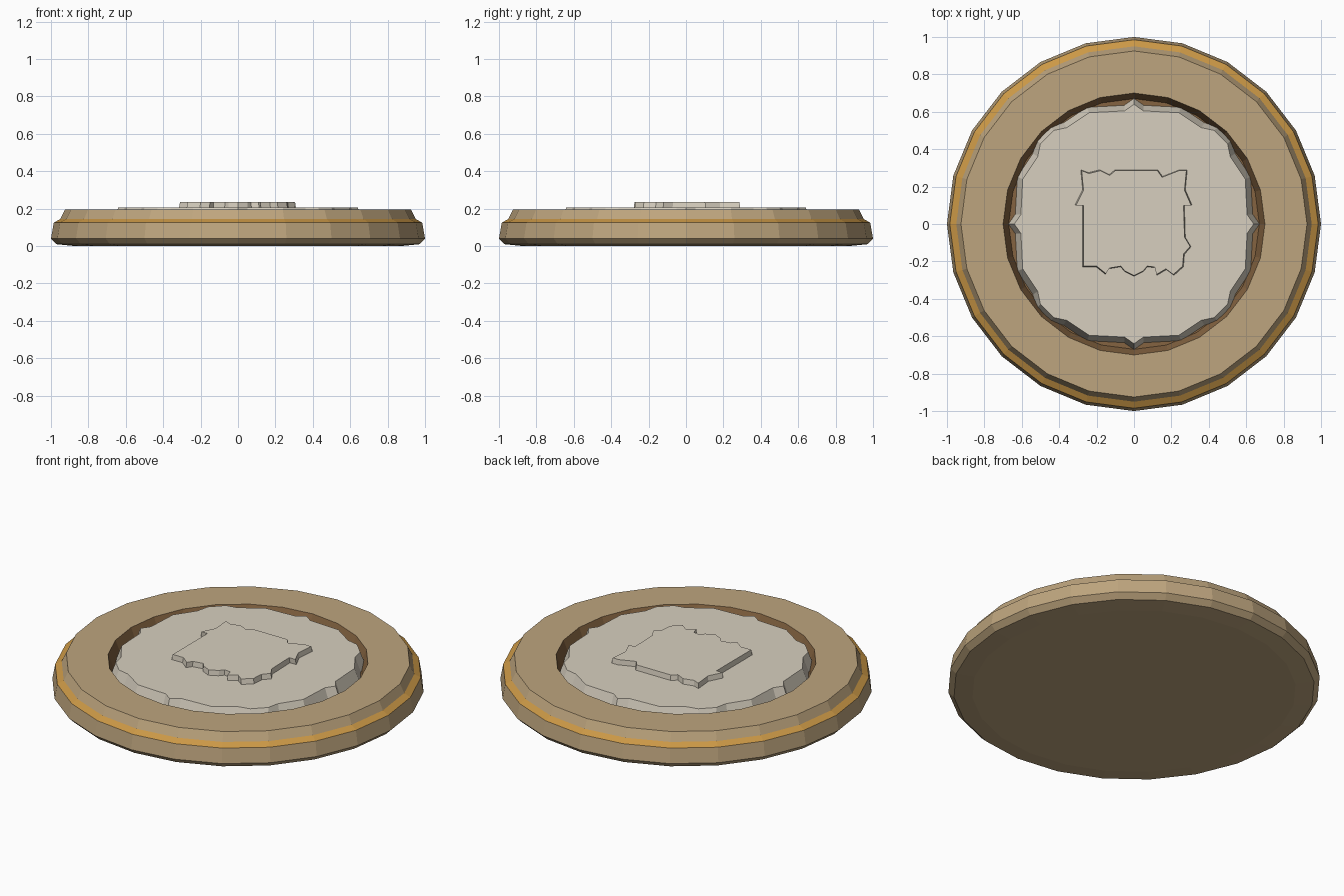
import bpy, bmesh, math

if "Cube" in bpy.data.objects:
    bpy.data.objects.remove(bpy.data.objects["Cube"])


def material(name, srgb):
    m = bpy.data.materials.new(name)
    lin = [((c / 255 + 0.055) / 1.055) ** 2.4 for c in srgb]
    m.diffuse_color = (*lin, 1)
    m.use_nodes = True
    m.node_tree.nodes["Principled BSDF"].inputs["Base Color"].default_value = m.diffuse_color
    return m


tan = material("tan", (190, 165, 126))
gold = material("gold", (203, 152, 70))
brown = material("brown", (133, 100, 65))
stone = material("pale_stone", (215, 207, 191))


def finish(bm, name, mats):
    bmesh.ops.recalc_face_normals(bm, faces=bm.faces)
    me = bpy.data.meshes.new(name)
    bm.to_mesh(me)
    bm.free()
    for m in mats:
        me.materials.append(m)
    ob = bpy.data.objects.new(name, me)
    bpy.context.collection.objects.link(ob)
    return ob


def lathe(name, profile, mat_ids, mats, n=24):
    """Revolve (radius, z) points; mat_ids colours each band; ends are capped."""
    bm = bmesh.new()
    rings = [[bm.verts.new((r * math.cos(2 * math.pi * i / n),
                            r * math.sin(2 * math.pi * i / n), z)) for i in range(n)]
             for r, z in profile]
    for a, b, mi in zip(rings, rings[1:], mat_ids):
        for i in range(n):
            j = (i + 1) % n
            bm.faces.new((a[i], a[j], b[j], b[i])).material_index = mi
    bm.faces.new(rings[0][::-1]).material_index = 0
    bm.faces.new(rings[-1]).material_index = mat_ids[-1]
    return finish(bm, name, mats)


def slab(name, outline, z0, z1, flare, mat):
    """Raised plate with an irregular outline, slightly wider at its base."""
    bm = bmesh.new()
    low = [bm.verts.new((x * flare, y * flare, z0)) for x, y in outline]
    top = [bm.verts.new((x, y, z1)) for x, y in outline]
    n = len(outline)
    for i in range(n):
        j = (i + 1) % n
        bm.faces.new((low[i], low[j], top[j], top[i]))
    bm.faces.new(top)
    bm.faces.new(low[::-1])
    return finish(bm, name, [mat])


# Round base: bevelled foot, gold band, flat rim, sunken brown well
lathe("round_base",
      [(0.87, 0), (0.97, 0.01), (1.0, 0.04), (0.985, 0.125), (0.95, 0.145),
       (0.925, 0.195), (0.70, 0.195), (0.67, 0.12)],
      [0, 0, 0, 1, 0, 0, 2], [tan, gold, brown])

# Stone slab: one quarter of the chipped outline, turned four times
quarter = [(0.64, 0), (0.605, 0.05), (0.60, 0.14), (0.595, 0.24), (0.515, 0.36),
           (0.50, 0.43), (0.43, 0.50), (0.36, 0.515), (0.24, 0.595),
           (0.14, 0.60), (0.05, 0.605)]
outline = []
for k in range(4):
    c, s = (1, 0, -1, 0)[k], (0, 1, 0, -1)[k]
    outline += [(x * c - y * s, x * s + y * c) for x, y in quarter]
slab("stone_slab", outline, 0.118, 0.206, 1.05, stone)

# Small raised square plate with broken edges
plate = [(-0.28, 0.285), (-0.27, 0.18), (-0.31, 0.10), (-0.27, 0.10),
         (-0.27, -0.225), (-0.20, -0.225), (-0.15, -0.265), (-0.13, -0.235),
         (-0.07, -0.225), (-0.05, -0.25), (0.0, -0.275), (0.05, -0.25),
         (0.07, -0.225), (0.11, -0.23), (0.12, -0.27), (0.17, -0.24),
         (0.21, -0.27), (0.26, -0.225), (0.265, -0.16), (0.30, -0.12),
         (0.27, -0.07), (0.265, 0.10), (0.305, 0.10), (0.27, 0.18),
         (0.28, 0.285), (0.24, 0.285), (0.15, 0.25), (0.125, 0.285),
         (-0.10, 0.285), (-0.13, 0.26), (-0.18, 0.285), (-0.24, 0.27)]
slab("raised_plate", plate, 0.2, 0.236, 1.02, stone)
